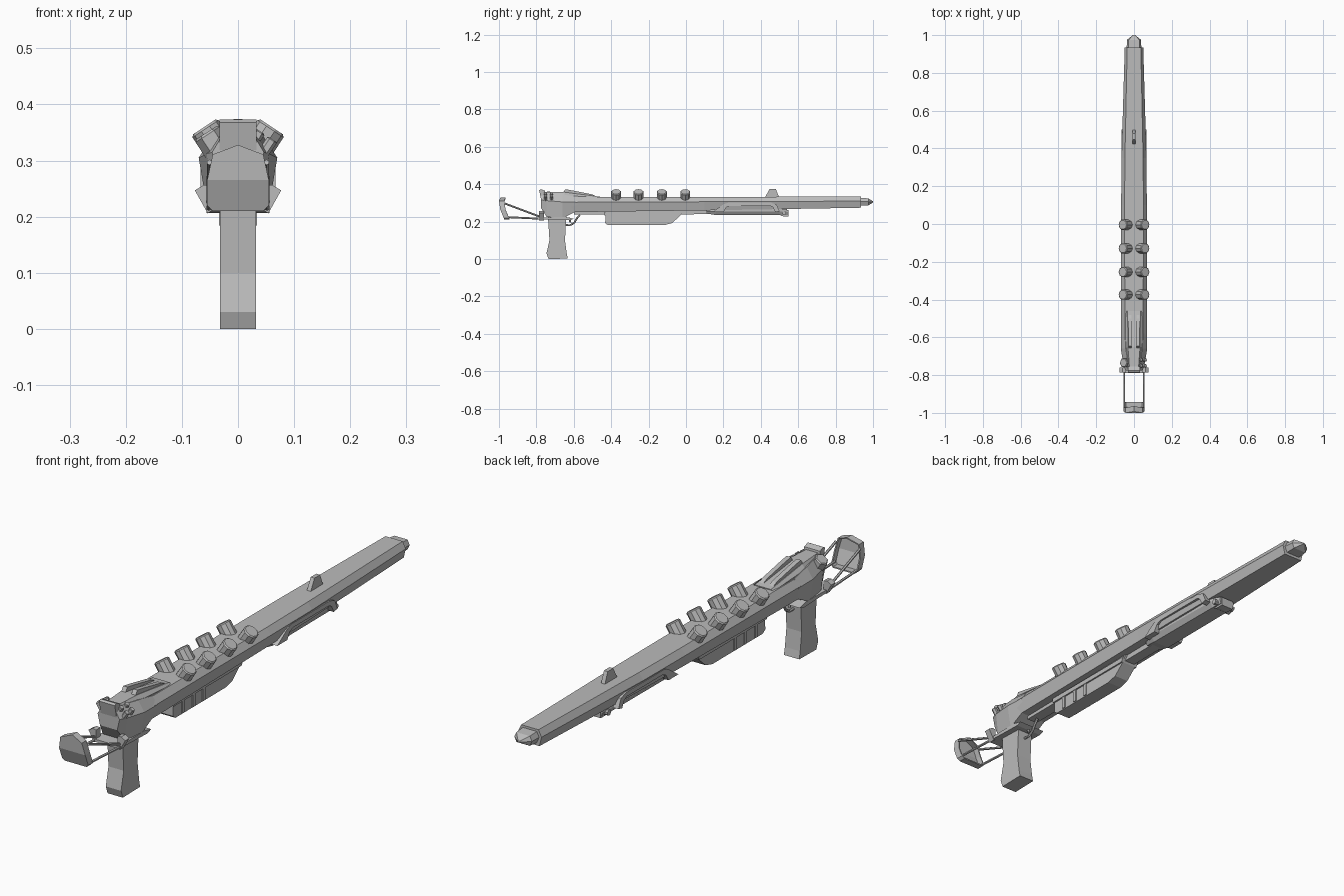
import bpy, bmesh, math
from mathutils import Vector

grey = bpy.data.materials.new("mid_grey")
grey.diffuse_color = (0.5, 0.5, 0.5, 1)


def finish(bm, name):
    bmesh.ops.recalc_face_normals(bm, faces=bm.faces)
    me = bpy.data.meshes.new(name)
    bm.to_mesh(me)
    bm.free()
    me.materials.append(grey)
    ob = bpy.data.objects.new(name, me)
    bpy.context.collection.objects.link(ob)
    return ob


def skin(name, rings):
    """Closed skin over rings of points."""
    bm = bmesh.new()
    vs = [[bm.verts.new(p) for p in r] for r in rings]
    n = len(vs[0])
    for a, b in zip(vs, vs[1:]):
        for i in range(n):
            bm.faces.new((a[i], a[(i + 1) % n], b[(i + 1) % n], b[i]))
    bm.faces.new(vs[0])
    bm.faces.new(vs[-1])
    return finish(bm, name)


def hull(name, sections):
    """Six-sided hull; section = y, top width, top z, mid width, mid z, bottom width, bottom z."""
    return skin(name, [[(-t, y, tz), (t, y, tz), (m, y, mz), (b, y, bz), (-b, y, bz), (-m, y, mz)]
                       for y, t, tz, m, mz, b, bz in sections])


def prism(name, prof, x0, x1):
    """Side profile (y, z) given thickness from x0 to x1."""
    return skin(name, [[(x, y, z) for y, z in prof] for x in (x0, x1)])


def rod(name, a, b, r, n=6, bevel=0.0):
    a, b = Vector(a), Vector(b)
    q = (b - a).to_track_quat('Z', 'Y')
    length = (b - a).length
    levels = [(r, 0), (r, length)]
    if bevel:
        levels = [(r, 0), (r, length - bevel), (r - bevel, length)]
    return skin(name, [[a + q @ Vector((rr * math.cos(math.tau * (i + .5) / n),
                                        rr * math.sin(math.tau * (i + .5) / n), h))
                        for i in range(n)] for rr, h in levels])


# Long barrel body, muzzle block and pointed tip
hull("barrel_body", [(-0.66, .048, .33, .068, .305, .055, .25),
                     (0.10, .050, .331, .068, .306, .055, .26),
                     (0.35, .048, .332, .066, .306, .053, .264),
                     (0.935, .036, .335, .049, .310, .040, .274)])
hull("muzzle_block", [(0.91, .030, .328, .040, .308, .030, .283),
                      (0.975, .028, .324, .037, .306, .028, .287),
                      (1.0, .004, .308, .006, .305, .004, .302)])

# Receiver with raised rear hump
hull("receiver", [(-0.775, .028, .345, .046, .315, .036, .272),
                  (-0.745, .030, .352, .056, .312, .045, .225),
                  (-0.66, .044, .345, .070, .305, .055, .217),
                  (-0.58, .048, .332, .068, .303, .055, .258)])
hull("receiver_hump", [(-0.76, .024, .357, .032, .345, .036, .31),
                       (-0.65, .032, .357, .045, .340, .050, .31),
                       (-0.46, .034, .333, .044, .328, .046, .31)])
for s in (-1, 1):
    prism("top_fin", [(-.66, .35), (-.645, .373), (-.60, .365), (-.50, .345), (-.465, .328), (-.60, .33)],
          s * .012, s * .030)

# Upright rear plate
prism("rear_plate", [(-.768, .285), (-.785, .368), (-.776, .373), (-.755, .365), (-.745, .29)], -.033, .033)

# Control cluster on the right, hex housing on the left
tilt = Vector((.55, 0, .835))
slope = Vector((.835, 0, -.55))
for i in (-1, 1):
    for j in (-1, 1):
        c = Vector((.044, -.735 + i * .016, .335)) + slope * j * .013
        rod("control_button", c - tilt * .02, c + tilt * .012, .010, 6, .002)
rod("left_housing", (-.035, -.735, .318), (-.056, -.735, .35), .026, 6, .004)

# Base plate, side lugs
prism("base_plate", [(-.79, .212), (-.79, .222), (-.64, .224), (-.60, .215), (-.62, .207)], -.056, .056)
for s in (-1, 1):
    skin("side_lug", [[(s * .045, y, .255), (s * .06, y, .257), (s * .077, y, .247),
                       (s * .054, y, .206), (s * .045, y, .212)] for y in (-.785, -.76)])

# Grip
skin("grip", [[(-.032, a, z0), (.032, a, z0), (.032, b, z1), (-.032, b, z1)]
              for a, z0, b, z1 in [(-.735, 0, -.632, .002), (-.746, .03, -.638, .03),
                                   (-.730, .10, -.647, .10), (-.738, .225, -.640, .23)]])

# Trigger guard and trigger
guard = [(-.65, .182), (-.62, .18), (-.597, .194), (-.585, .215), (-.568, .235)]
for p, q in zip(guard, guard[1:]):
    rod("trigger_guard", (0, *p), (0, *q), .005)
rod("trigger", (0, -.625, .22), (0, -.618, .195), .005)

# Under rail, magazine with ribs
prism("under_rail", [(-.60, .238), (-.60, .262), (.54, .268), (.54, .240)], -.022, .022)
prism("magazine", [(-.43, .258), (-.432, .192), (-.418, .181), (-.115, .181), (-.075, .192),
                   (-.03, .232), (-.01, .262)], -.030, .030)
for y in (-.375, -.31, -.25):
    prism("magazine_rib", [(y - .007, .245), (y - .007, .184), (y + .007, .184), (y + .007, .245)], -.034, .034)
prism("magazine_collar", [(-.435, .232), (-.435, .25), (-.02, .25), (-.03, .232)], -.036, .036)

# Fore-end with side frames, end block and cross pins
hull("fore_end", [(.11, .030, .262, .034, .255, .028, .243),
                  (.16, .048, .268, .048, .255, .034, .235),
                  (.50, .044, .268, .044, .255, .032, .235),
                  (.545, .032, .262, .034, .252, .028, .236)])
for s in (-1, 1):
    prism("side_frame", [(.14, .25), (.20, .292), (.225, .301), (.455, .301), (.485, .29), (.50, .255),
                         (.478, .25), (.465, .276), (.45, .284), (.235, .284), (.215, .276), (.20, .25)],
          s * .04, s * .067)
prism("fore_end_block", [(.505, .232), (.505, .262), (.548, .262), (.548, .228), (.52, .228)], -.026, .026)
rod("cross_pin", (-.046, .525, .246), (.046, .525, .246), .011, 8)

# Front sight
prism("front_sight", [(.42, .325), (.447, .374), (.48, .374), (.50, .325)], -.008, .008)

# Two rows of tilted knobs
for y in (0, -.125, -.25, -.37):
    for s in (-1, 1):
        axis = Vector((s * .55, 0, .835))
        top = Vector((s * .060, y - .004, .360))
        rod("knob", top - axis * .055, top, .028, 10, .004)

# Dished shoulder pad: creased back, walls towards the body
half = [(0, .328, -.992), (.045, .311, -1.0), (.055, .265, -.993), (.055, .220, -.975), (.045, .210, -.971)]
loop = half + [(-x, z, y) for x, z, y in reversed(half[1:])]
bm = bmesh.new()
back = [bm.verts.new((x, y, z)) for x, z, y in loop]
rim = [bm.verts.new((x, y + .028, z)) for x, z, y in loop]
n = len(loop)
bm.faces.new([back[i] for i in (0, 1, 2, n - 2, n - 1)])
bm.faces.new(back[2:n - 1])
for i in range(n):
    j = (i + 1) % n
    bm.faces.new((back[i], back[j], rim[j], rim[i]))
pad = finish(bm, "shoulder_pad")
thick = pad.modifiers.new("thickness", 'SOLIDIFY')
thick.thickness = .005
thick.offset = -1

# Stock rods
for s in (-1, 1):
    rod("upper_stock_rod", (s * .051, -.97, .297), (s * .052, -.77, .222), .005)
    rod("lower_stock_rod", (s * .051, -.965, .224), (s * .052, -.77, .215), .005)
